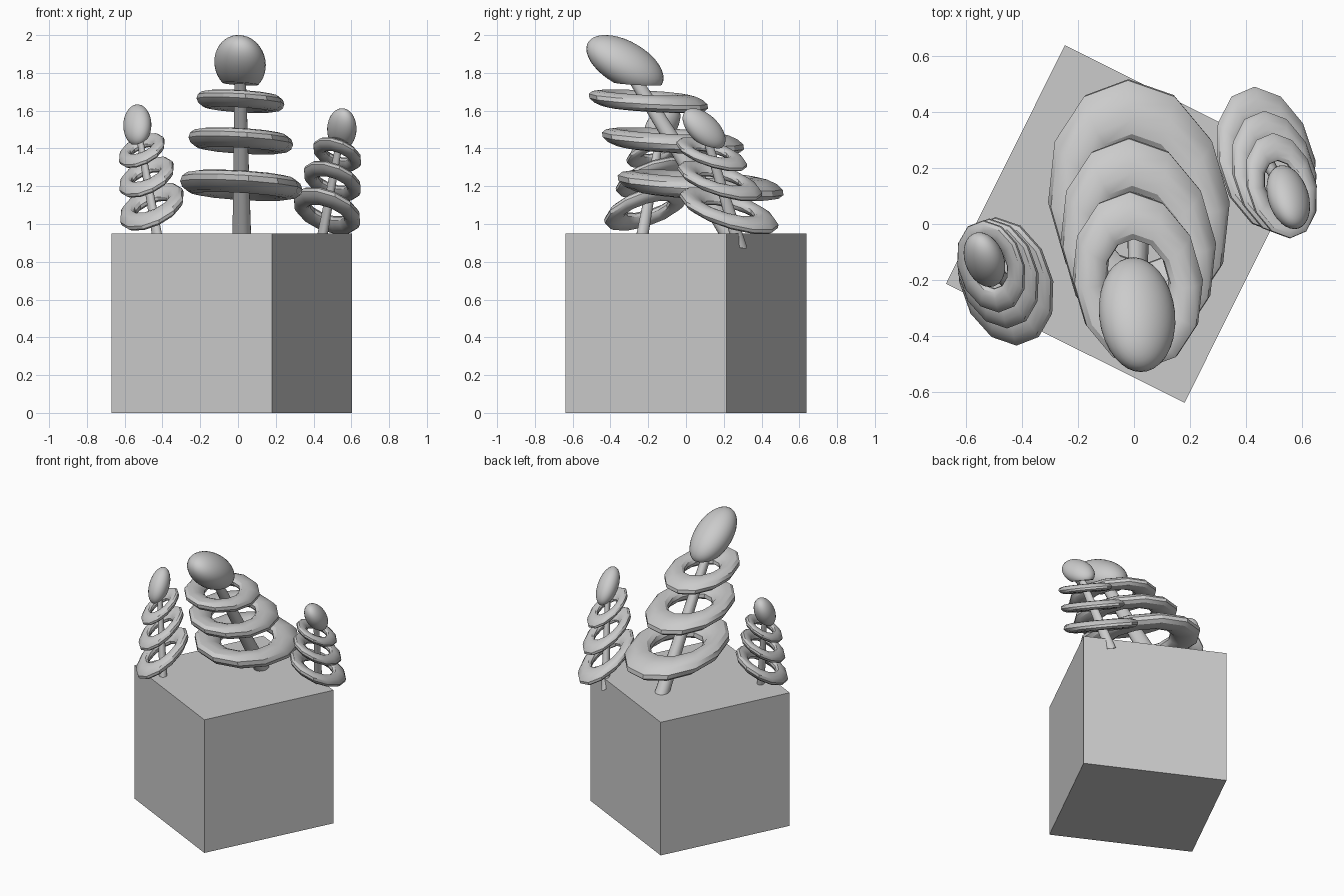
import bpy, bmesh, math
from mathutils import Matrix, Vector

if "Cube" in bpy.data.objects:
    bpy.data.objects.remove(bpy.data.objects["Cube"])

# (height, outer radius, tube radius) of the rings, shared by all three trees
RINGS = [(0.255, 0.327, 0.08), (0.49, 0.28, 0.07), (0.70, 0.235, 0.062)]


def finish(name, mesh_obj, mat):
    mesh_obj.name = name
    mesh_obj.data.transform(mat)
    bpy.ops.object.shade_smooth_by_angle(angle=math.radians(30))


def leaning_frame(origin, ax, bx, by, p, q, stem):
    # ring plane z = p*x + q*y, elliptical in plan, with its own stem direction
    a = Vector((ax, 0, p * ax))
    b = Vector((bx, by, p * bx + q * by))
    m = Matrix((a, b, Vector(stem))).transposed().to_4x4()
    m.translation = origin
    return m


def tree(prefix, frame):
    # tapered stem
    bpy.ops.mesh.primitive_cone_add(vertices=16, radius1=0.05, radius2=0.03, depth=0.86)
    finish(prefix + "_stem", bpy.context.object, frame @ Matrix.Translation((0, 0, 0.41)))

    # stacked rings, shrinking upwards
    for i, (z, outer, tube) in enumerate(RINGS):
        bpy.ops.mesh.primitive_torus_add(major_segments=12, minor_segments=12,
                                         major_radius=outer - tube, minor_radius=tube)
        finish(f"{prefix}_ring_{i + 1}", bpy.context.object,
               frame @ Matrix.Translation((0, 0, z)) @ Matrix.Diagonal((1, 1, 0.74, 1)))

    # ball with a flat underside
    bpy.ops.mesh.primitive_uv_sphere_add(segments=32, ring_count=20, radius=1)
    ball = bpy.context.object
    bm = bmesh.new()
    bm.from_mesh(ball.data)
    cut = bmesh.ops.bisect_plane(bm, geom=bm.verts[:] + bm.edges[:] + bm.faces[:],
                                 plane_co=(0, 0, -0.72), plane_no=(0, 0, -1), clear_outer=True)
    rim = [e for e in cut["geom_cut"] if isinstance(e, bmesh.types.BMEdge)]
    bmesh.ops.contextual_create(bm, geom=rim)
    bmesh.ops.recalc_face_normals(bm, faces=bm.faces)
    bm.to_mesh(ball.data)
    bm.free()
    finish(prefix + "_ball", ball,
           frame @ Matrix.Translation((0, 0, 0.90)) @ Matrix.Diagonal((0.137, 0.137, 0.15, 1)))


# base block
bpy.ops.mesh.primitive_cube_add(size=0.95, location=(-0.033, 0, 0.475),
                                rotation=(0, 0, math.radians(-26.5)))
bpy.context.object.name = "base_block"

# three leaning trees
tree("main_tree", leaning_frame((0.02, 0.235, 0.95), 0.99, -0.12, 1.33, -0.07, -0.06,
                                (-0.01, -0.62, 1.0)))
tree("left_tree", leaning_frame((-0.425, -0.235, 0.92), 0.514, -0.113, 0.70, 0.48, 0.38,
                                (-0.12, 0.12, 0.67)))
tree("right_tree", leaning_frame((0.44, 0.28, 0.90), 0.536, -0.127, 0.80, -0.42, -0.35,
                                 (0.122, -0.205, 0.67)))
